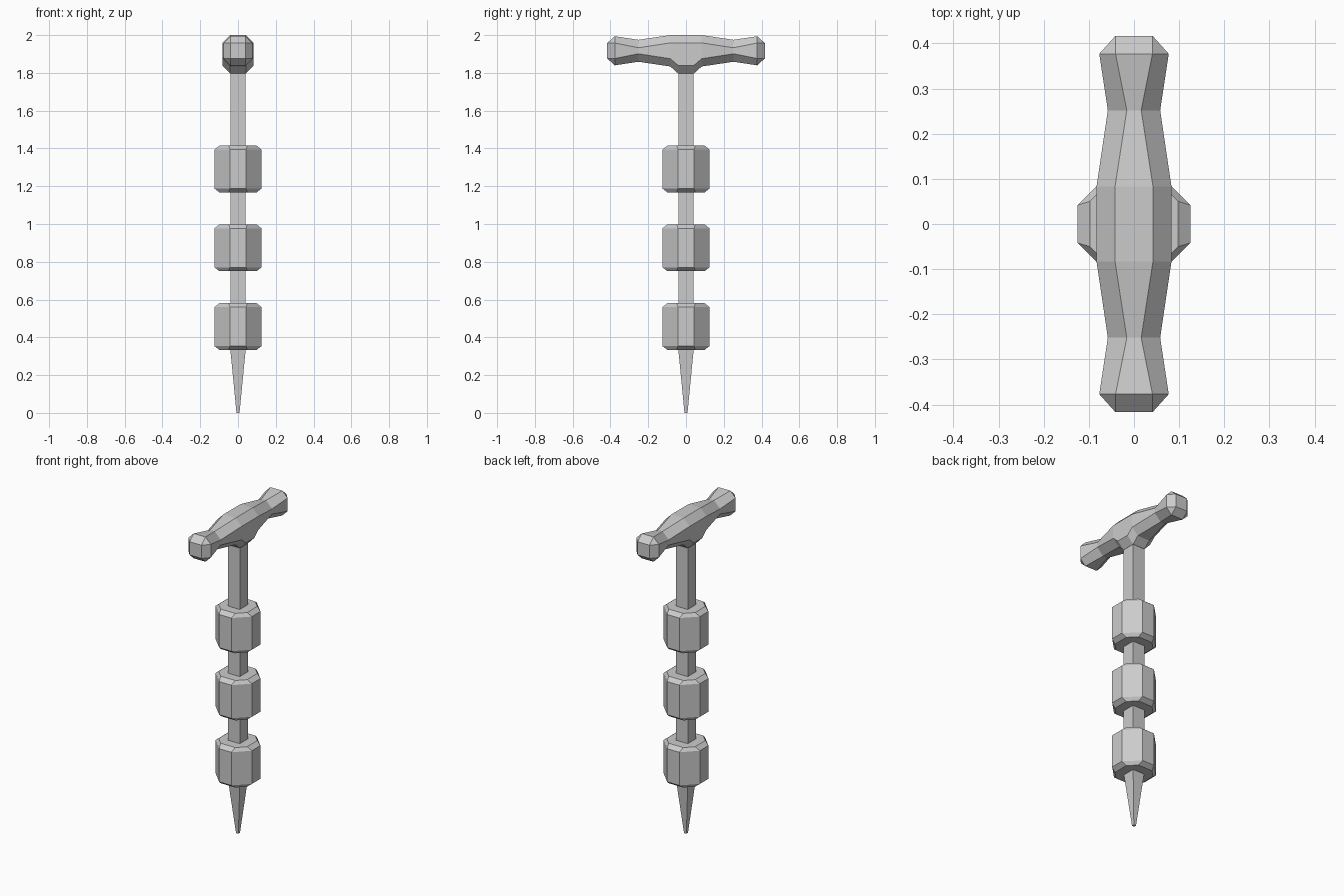
import bpy, bmesh
from mathutils import Vector

if "Cube" in bpy.data.objects:
    bpy.data.objects.remove(bpy.data.objects["Cube"])


def octagon(r, k):
    """Octagon with flats at distance r and flat half-length k."""
    return [(r, -k), (r, k), (k, r), (-k, r), (-r, k), (-r, -k), (-k, -r), (k, -r)]


def square(r):
    return [(r, -r), (r, r), (-r, r), (-r, -r)]


def loft(bm, rings, cap_start=False, cap_end=False):
    """Bridge successive rings of points."""
    vr = [[bm.verts.new(p) for p in ring] for ring in rings]
    for a, b in zip(vr, vr[1:]):
        n = len(a)
        for i in range(n):
            bm.faces.new((a[i], a[(i + 1) % n], b[(i + 1) % n], b[i]))
    if cap_start:
        bm.faces.new(vr[0][::-1])
    if cap_end:
        bm.faces.new(vr[-1])


def finish(bm, name):
    bmesh.ops.remove_doubles(bm, verts=bm.verts[:], dist=0.0005)
    bmesh.ops.recalc_face_normals(bm, faces=bm.faces[:])
    mesh = bpy.data.meshes.new(name)
    bm.to_mesh(mesh)
    bm.free()
    obj = bpy.data.objects.new(name, mesh)
    bpy.context.collection.objects.link(obj)
    return obj


def upright(name, sections):
    """Vertical part from (profile, z) sections, capped at both ends."""
    bm = bmesh.new()
    loft(bm, [[(x, y, z) for x, y in prof] for prof, z in sections], True, True)
    return finish(bm, name)


R, K = 0.083, 0.042      # head half-width and flat half-length
ZC = 1.917               # head axis height

# Pointed spike
upright("spike", [(square(0.008), 0), (square(0.041), 0.34)])

# Three chamfered collars with shaft pieces above them
starts = [0.333, 0.75, 1.167]
for i, z in enumerate(starts):
    inset = octagon(0.098, 0.05)
    full = octagon(0.125, K)
    upright(f"collar_{i + 1}", [(inset, z), (full, z + 0.021),
                                (full, z + 0.227), (inset, z + 0.248)])
    top = (starts + [1.80])[i + 1]
    upright(f"shaft_{i + 1}", [(square(0.041), z + 0.245), (square(0.041), top + 0.002)])

# T-handle: faceted hub
bm = bmesh.new()
for y in (-R, R):
    for x, z in octagon(R, K):
        bm.verts.new((x, y, ZC + z))
for sx in (-1, 1):
    for sy in (-1, 1):
        bm.verts.new((sx * R, sy * K, ZC - R + 0.006))
        bm.verts.new((sx * K, sy * K, 1.797))
bmesh.ops.convex_hull(bm, input=bm.verts[:])
bmesh.ops.dissolve_limit(bm, angle_limit=0.06, verts=bm.verts[:], edges=bm.edges[:])
bm.normal_update()
ends = [f for f in bm.faces if abs(f.normal.y) > 0.99]
bmesh.ops.delete(bm, geom=ends, context='FACES_ONLY')

# T-handle: two waisted arms ending in small square faces
for s in (-1, 1):
    rings = [[(x, s * y, ZC + z) for x, z in octagon(r, k)]
             for y, r, k in ((R, R, K), (0.252, 0.058, 0.016), (0.377, 0.077, 0.041))]
    tip = [(x, z) for x, z in octagon(0.041, 0.041)]
    rings.append([(x, s * 0.417, ZC + z) for x, z in tip])
    loft(bm, rings)
    corners = [bm.verts.new((x, s * 0.417, ZC + z)) for x, z in square(0.041)]
    bm.faces.new(corners)
finish(bm, "handle")
